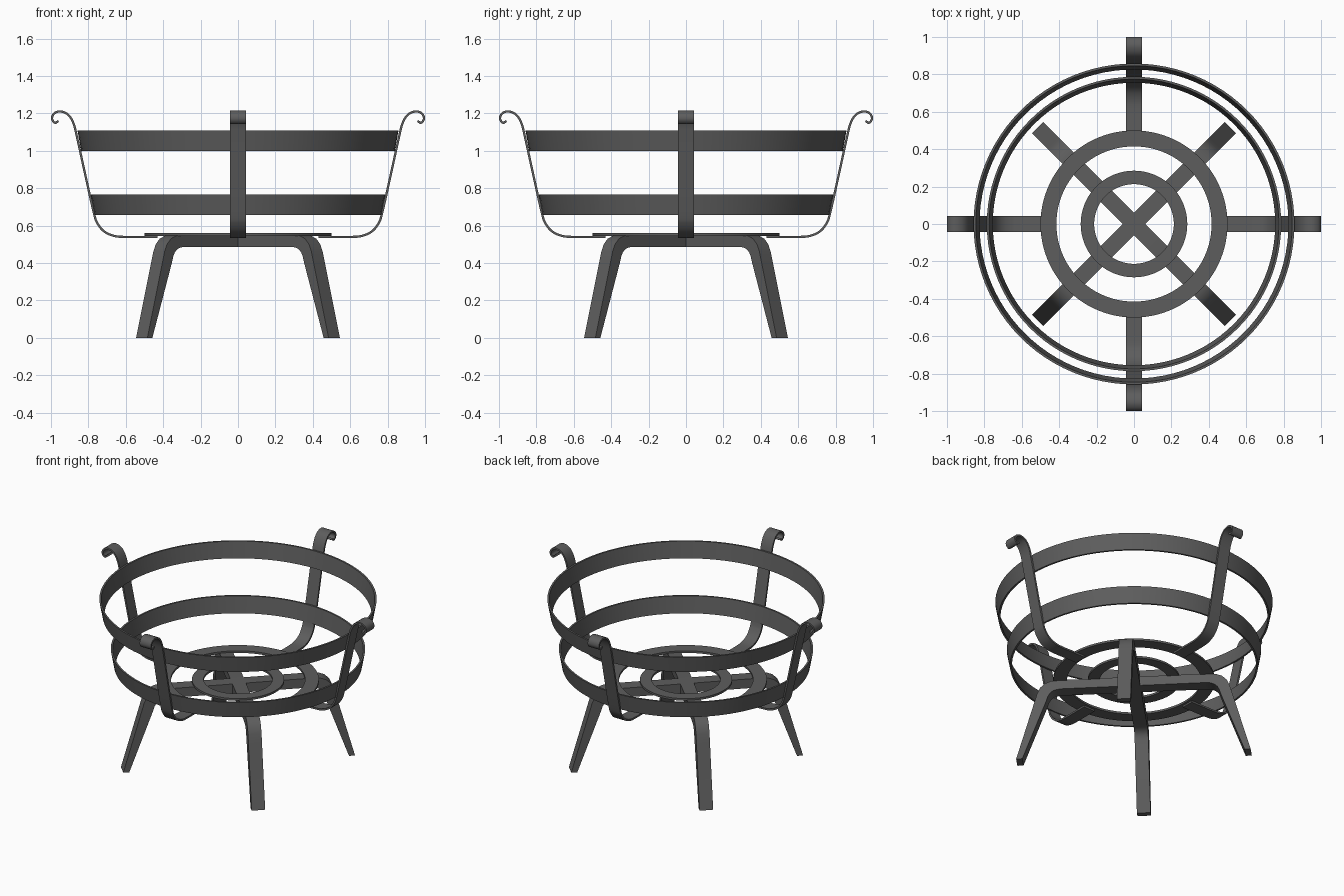
import bpy, bmesh, math
from mathutils import Vector, Matrix

cube = bpy.data.objects.get("Cube")
if cube:
    bpy.data.objects.remove(cube, do_unlink=True)

iron = bpy.data.materials.new("dark_iron")
iron.use_nodes = True
COLOUR = (0.11, 0.11, 0.11, 1)
iron.diffuse_color = COLOUR
iron.node_tree.nodes["Principled BSDF"].inputs["Base Color"].default_value = COLOUR

STRAP = 0.085   # width of every flat bar
SHEET = 0.012   # thickness of the rolled strips


def finish(name, bm):
    bmesh.ops.recalc_face_normals(bm, faces=bm.faces)
    mesh = bpy.data.meshes.new(name)
    bm.to_mesh(mesh)
    bm.free()
    mesh.materials.append(iron)
    obj = bpy.data.objects.new(name, mesh)
    bpy.context.collection.objects.link(obj)
    bpy.ops.object.select_all(action='DESELECT')
    obj.select_set(True)
    bpy.context.view_layer.objects.active = obj
    bpy.ops.object.shade_smooth_by_angle(angle=math.radians(35))
    return obj


def sweep(name, sections, closed):
    """Skin a row of four-cornered sections, capped when open."""
    bm = bmesh.new()
    loops = [[bm.verts.new(p) for p in s] for s in sections]
    pairs = list(zip(loops, loops[1:]))
    if closed:
        pairs.append((loops[-1], loops[0]))
    else:
        bm.faces.new(loops[0])
        bm.faces.new(loops[-1])
    for a, b in pairs:
        for i in range(4):
            j = (i + 1) % 4
            bm.faces.new((a[i], a[j], b[j], b[i]))
    return finish(name, bm)


def flat_bar(name, outer, inner, angle):
    """Bar of constant width between two side outlines given as (r, z)."""
    h = STRAP / 2
    turn = Matrix.Rotation(angle, 3, 'Z')
    sections = [[turn @ Vector(p) for p in ((o[0], -h, o[1]), (o[0], h, o[1]),
                                            (i[0], h, i[1]), (i[0], -h, i[1]))]
                for o, i in zip(outer, inner)]
    return sweep(name, sections, False)


def ring(name, profile, steps=96):
    sections = []
    for k in range(steps):
        a = math.tau * k / steps
        sections.append([(r * math.cos(a), r * math.sin(a), z) for r, z in profile])
    return sweep(name, sections, True)


def smooth_path(points, steps=5):
    """Catmull-Rom curve through the points."""
    p = [Vector(q) for q in points]
    p = [2 * p[0] - p[1]] + p + [2 * p[-1] - p[-2]]
    out = []
    for a, b, c, d in zip(p, p[1:], p[2:], p[3:]):
        for k in range(steps):
            t = k / steps
            out.append(0.5 * (2 * b + (c - a) * t + (2 * a - 5 * b + 4 * c - d) * t * t
                              + (3 * b - a - 3 * c + d) * t ** 3))
    return out + [p[-2]]


# Crossed leg bars, each bent down at both ends and tapering to the feet
leg_outer = [(0.46, 0.55), (0.51, 0.546), (0.55, 0.53), (0.58, 0.50),
             (0.598, 0.46), (0.612, 0.41), (0.728, 0)]
leg_inner = [(0.44, 0.487), (0.475, 0.484), (0.50, 0.475), (0.52, 0.458),
             (0.532, 0.435), (0.543, 0.40), (0.69, 0)]


def both_ends(side):
    return [(-r, z) for r, z in reversed(side)] + side


for name, angle in (("leg_bar_a", 45), ("leg_bar_b", 135)):
    flat_bar(name, both_ends(leg_outer), both_ends(leg_inner), math.radians(angle))

# Flat grate rings resting on the legs
for name, r_in, r_out in (("grate_ring_outer", 0.415, 0.5), ("grate_ring_inner", 0.213, 0.285)):
    ring(name, [(r_in, 0.546), (r_out, 0.546), (r_out, 0.56), (r_in, 0.56)])

# Flared basket hoops
for name, r, z, height in (("hoop_upper", 0.838, 1.0, 0.108), ("hoop_lower", 0.767, 0.658, 0.11)):
    top = r + 0.02
    ring(name, [(r - SHEET, z), (r, z), (top, z + height), (top - SHEET, z + height)])

# Four upright arms with scrolled tips
arm = smooth_path([(0.43, 0.54), (0.52, 0.54), (0.61, 0.54), (0.665, 0.546), (0.715, 0.569),
                   (0.75, 0.61), (0.77, 0.665), (0.815, 0.865), (0.86, 1.07), (0.88, 1.148),
                   (0.91, 1.195), (0.952, 1.211), (0.985, 1.198), (0.994, 1.17),
                   (0.978, 1.15), (0.96, 1.16)])
outer, inner = [], []
for k, p in enumerate(arm):
    along = (arm[min(k + 1, len(arm) - 1)] - arm[max(k - 1, 0)]).normalized()
    side = Vector((along.y, -along.x)) * SHEET / 2
    outer.append(p + side)
    inner.append(p - side)
for k, name in enumerate(("arm_left", "arm_back", "arm_right", "arm_front")):
    flat_bar(name, outer, inner, k * math.pi / 2)
